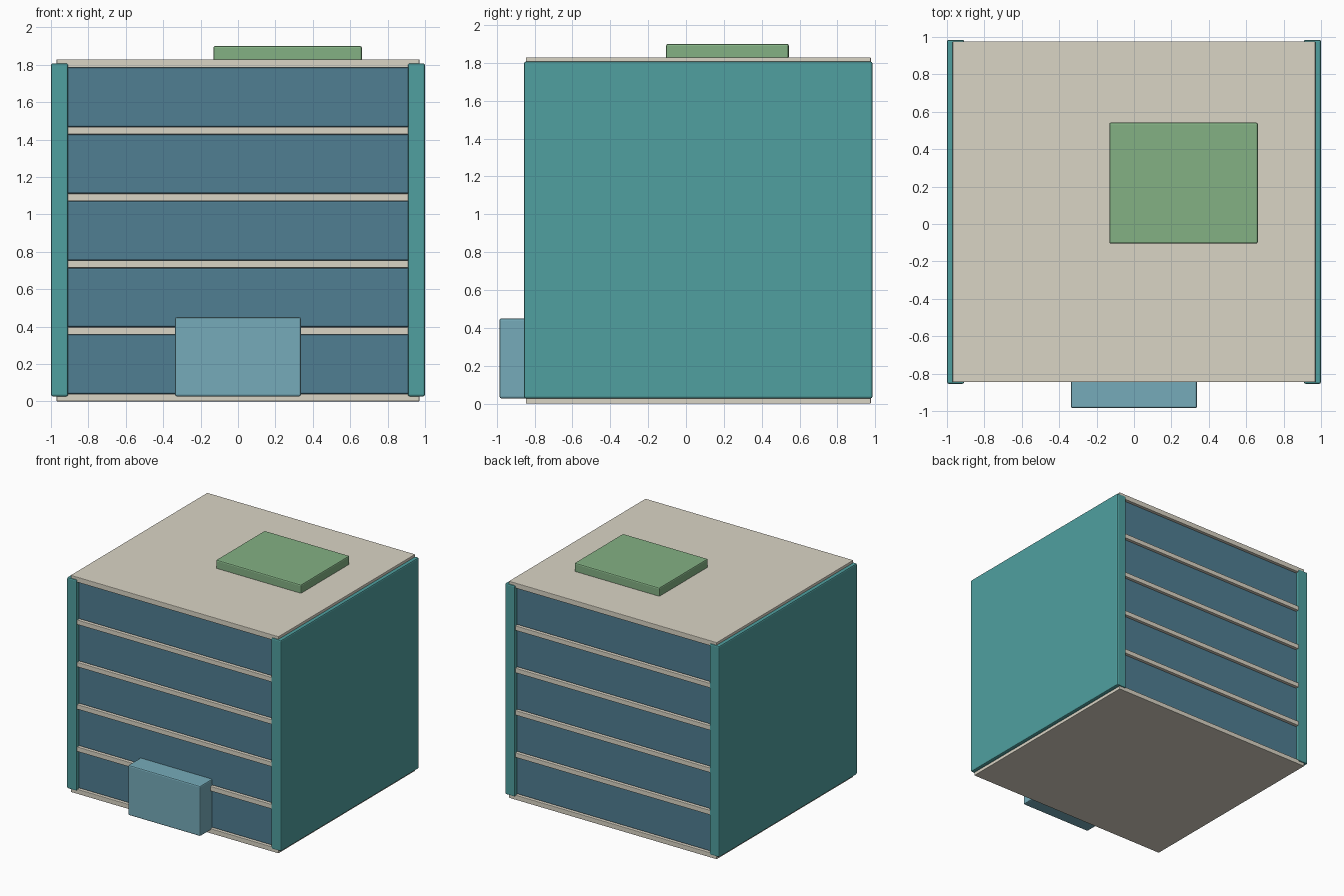
import bpy

if "Cube" in bpy.data.objects:
    bpy.data.objects.remove(bpy.data.objects["Cube"])


def material(name, rgb):
    m = bpy.data.materials.new(name)
    m.diffuse_color = (*rgb, 1)
    m.use_nodes = True
    m.node_tree.nodes["Principled BSDF"].inputs["Base Color"].default_value = m.diffuse_color
    return m


CONCRETE = material("concrete", (0.70, 0.66, 0.56))
GLASS = material("glass", (0.08, 0.21, 0.29))
TEAL = material("teal_wall", (0.08, 0.35, 0.35))
PALE = material("entrance_glass", (0.18, 0.41, 0.49))
GREEN = material("roof_green", (0.23, 0.44, 0.23))


def box(name, x, y, z, mat, bevel=0.01):
    """Bevelled box from (min, max) ranges."""
    bpy.ops.mesh.primitive_cube_add(size=1, location=[sum(r) / 2 for r in (x, y, z)])
    o = bpy.context.object
    o.name = name
    o.scale = [r[1] - r[0] for r in (x, y, z)]
    bpy.ops.object.transform_apply(location=False, rotation=False, scale=True)
    b = o.modifiers.new("bevel", 'BEVEL')
    b.width = bevel
    b.segments = 2
    o.data.materials.append(mat)
    return o


FLOORS, STEP, SLAB = 5, 0.357, 0.04
SLAB_Y = (-0.846, 0.976)

# Floor slabs, from ground slab to roof
for i in range(FLOORS + 1):
    z = i * STEP
    top = z + SLAB + (0.004 if i == FLOORS else 0)
    box(f"floor_slab_{i}", (-0.97, 0.97), SLAB_Y, (z, top), CONCRETE, 0.004)

# Recessed glazing for each storey
for i in range(FLOORS):
    z = i * STEP + SLAB
    box(f"glazing_{i}", (-0.93, 0.93), (-0.825, 0.955), (z, z + STEP - SLAB), GLASS, 0.008)

# Solid side walls
for side, name in ((-1, "left_wall"), (1, "right_wall")):
    box(name, sorted((side * 0.908, side * 1.0)), (-0.855, 0.985), (0.027, 1.807), TEAL)

# Entrance block and rooftop unit
box("entrance", (-0.337, 0.337), (-0.985, -0.80), (0.027, 0.45), PALE)
box("rooftop_unit", (-0.132, 0.662), (-0.105, 0.543), (1.82, 1.9), GREEN)
